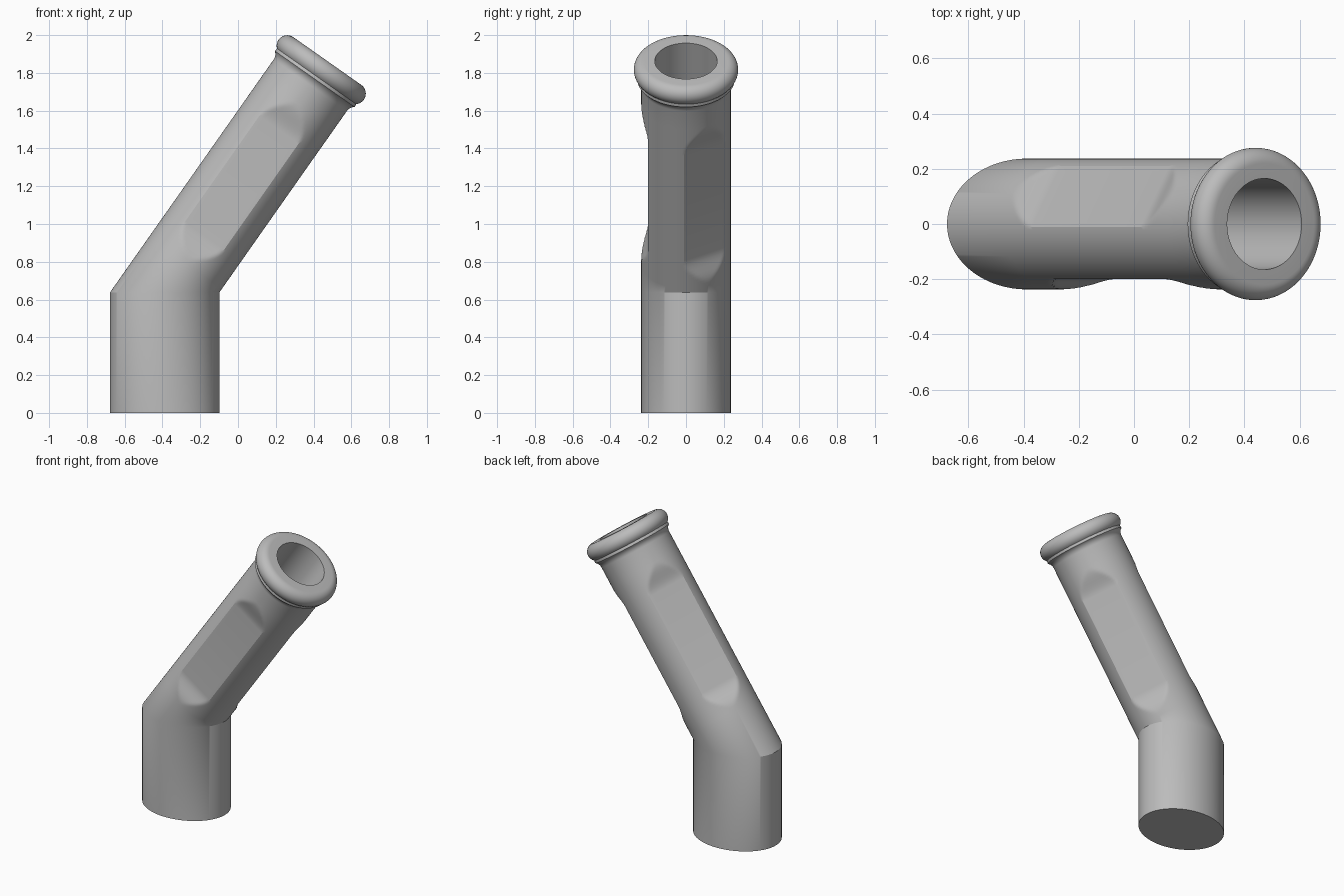
import bpy, bmesh, math
from mathutils import Vector

if "Cube" in bpy.data.objects:
    bpy.data.objects.remove(bpy.data.objects["Cube"])

SEGMENTS = 144
RADIUS, FLAT, BORE = 0.237, 0.2, 0.165
TILT = math.radians(35.1)
BEND = Vector((-0.388, 0, 0.638))
AXIS = Vector((math.sin(TILT), 0, math.cos(TILT)))
SIDE = Vector((math.cos(TILT), 0, -math.sin(TILT)))
BACK = Vector((0, 1, 0))
ANGLES = [math.tau * i / SEGMENTS for i in range(SEGMENTS)]


def point(angle, radius, along):
    return BEND + AXIS * along + (SIDE * math.cos(angle) + BACK * math.sin(angle)) * radius


def smooth(a, b, x):
    k = min(max((x - a) / (b - a), 0), 1)
    return k * k * (3 - 2 * k)


def flattened(angle, along):
    # three grip flats, 120 degrees apart, that fade into the round tube
    depth = smooth(0.21, 0.37, along) * (1 - smooth(1.05, 1.22, along))
    plane = RADIUS + (FLAT - RADIUS) * depth
    off = (angle - math.radians(30)) % (math.tau / 3)
    off = min(off, math.tau / 3 - off)
    return min(RADIUS, plane / math.cos(off))


def arc(radius, along, size, start, end, steps):
    return [(radius + size * math.cos(math.radians(start + (end - start) * i / steps)),
             along + size * math.sin(math.radians(start + (end - start) * i / steps)))
            for i in range(steps + 1)]


# foot and mitred bend
mitre = [point(a, RADIUS, RADIUS * math.cos(a) * math.tan(TILT)) for a in ANGLES]
rings = [[Vector((p.x, p.y, 0)) for p in mitre], mitre]

# tilted tube with its flats
stations = [0.19] + [0.21 + 0.016 * i for i in range(11)]
stations += [1.05 + 0.017 * i for i in range(11)]
rings += [[point(a, flattened(a, t), t) for a in ANGLES] for t in stations]

# cove, rolled lip, bore and bore floor
profile = arc(RADIUS + 0.05, 1.34, 0.05, 180, 125, 6)
profile += arc(0.22, 1.441, 0.056, -50, 90, 16)
profile += [(BORE, 1.497), (BORE, 0.2)]
rings += [[point(a, r, t) for a in ANGLES] for r, t in profile]

# skin the rings
bm = bmesh.new()
loops = [[bm.verts.new(p) for p in ring] for ring in rings]
for low, high in zip(loops, loops[1:]):
    for i in range(SEGMENTS):
        j = (i + 1) % SEGMENTS
        bm.faces.new((low[i], low[j], high[j], high[i]))
bm.faces.new(loops[0][::-1])
bm.faces.new(loops[-1])
bmesh.ops.recalc_face_normals(bm, faces=bm.faces[:])
mesh = bpy.data.meshes.new("bent_spout")
bm.to_mesh(mesh)
bm.free()
spout = bpy.data.objects.new("bent_spout", mesh)
bpy.context.collection.objects.link(spout)

# plain grey
grey = bpy.data.materials.new("mid_grey")
grey.use_nodes = True
colour = (0.5, 0.5, 0.5, 1)
grey.diffuse_color = colour
grey.node_tree.nodes["Principled BSDF"].inputs["Base Color"].default_value = colour
mesh.materials.append(grey)

bpy.ops.object.select_all(action='DESELECT')
spout.select_set(True)
bpy.context.view_layer.objects.active = spout
bpy.ops.object.shade_smooth_by_angle(angle=math.radians(30))
